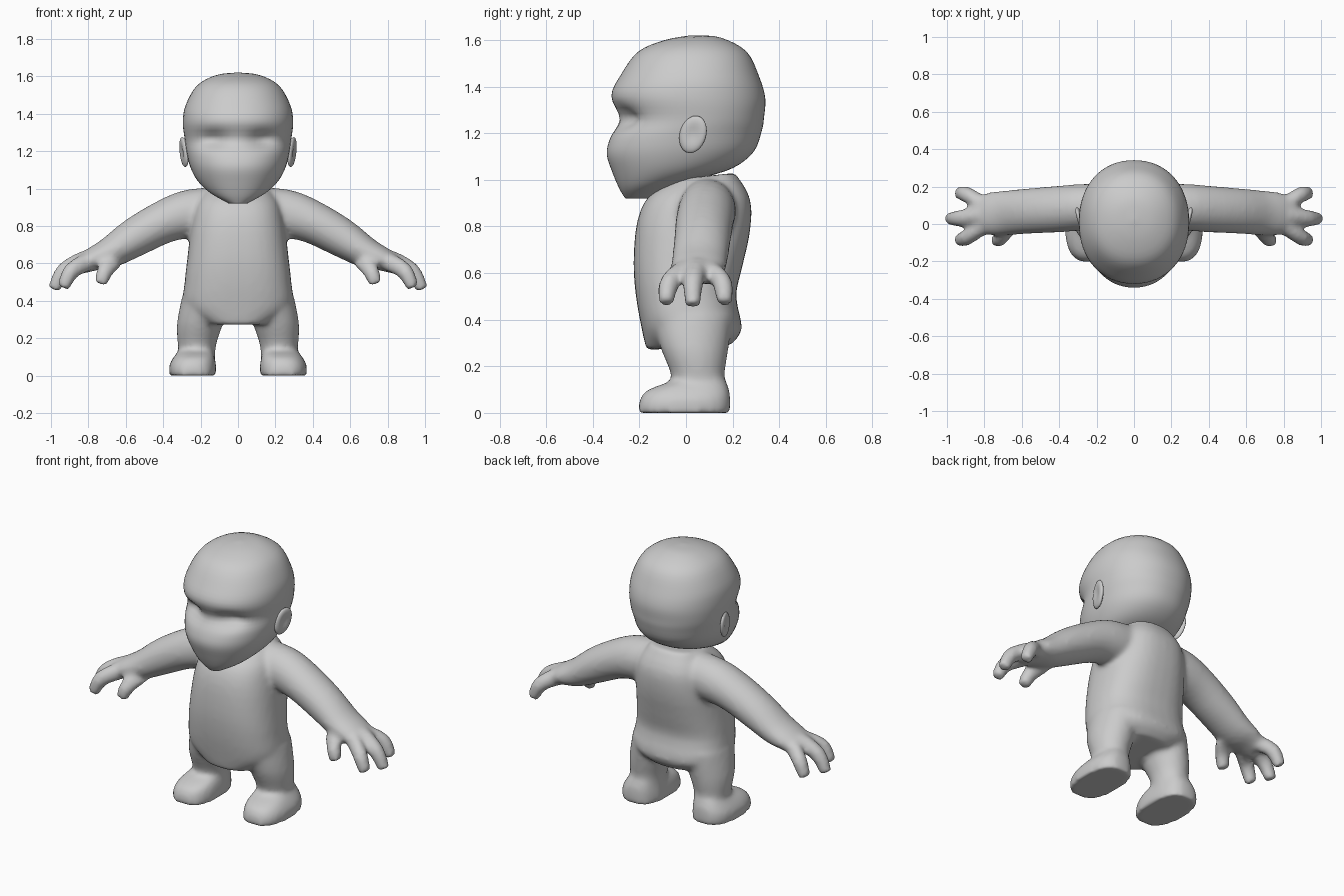
import bpy, bmesh, math
from mathutils import Vector

cube = bpy.data.objects.get("Cube")
if cube:
    bpy.data.objects.remove(cube, do_unlink=True)

clay = bpy.data.materials.new("plain grey")
clay.use_nodes = True
clay.diffuse_color = (0.6, 0.6, 0.6, 1)
clay.node_tree.nodes["Principled BSDF"].inputs["Base Color"].default_value = (0.6, 0.6, 0.6, 1)


def spline(rows, steps):
    """Catmull-Rom curve through rows of numbers."""
    rows = [Vector(r) for r in rows]
    out = []
    for i in range(len(rows) - 1):
        a, b, c, d = rows[max(i - 1, 0)], rows[i], rows[i + 1], rows[min(i + 2, len(rows) - 1)]
        for s in range(steps):
            t = s / steps
            out.append(b + (c - a) * (t / 2) + (a * 2 - b * 5 + c * 4 - d) * (t * t / 2)
                       + (b * 3 - a - c * 3 + d) * (t ** 3 / 2))
    return out + [rows[-1]]


def skin(bm, rings):
    """Join rings of points into a closed tube."""
    loops = [[bm.verts.new(p) for p in ring] for ring in rings]
    n = len(loops[0])
    for a, b in zip(loops, loops[1:]):
        for i in range(n):
            bm.faces.new((a[i], a[(i + 1) % n], b[(i + 1) % n], b[i]))
    for ring, flip in ((loops[0], True), (loops[-1], False)):
        mid = bm.verts.new(sum((v.co for v in ring), Vector()) / n)
        for i in range(n):
            bm.faces.new((ring[i], ring[(i + 1) % n], mid))


def stack(bm, rows, side=1, power=2.0, steps=3, n=36):
    """Rows: front y, front z, back y, back z, half width, centre x."""
    rings = []
    for yf, zf, yb, zb, w, cx in spline(rows, steps):
        ring = []
        for i in range(n):
            a = math.tau * i / n
            c, s = (math.copysign(abs(f(a)) ** (2 / power), f(a)) for f in (math.cos, math.sin))
            t = (1 + s) / 2
            ring.append((side * (cx + w * c), yf + (yb - yf) * t, zf + (zb - zf) * t))
        rings.append(ring)
    skin(bm, rings)


def limb(bm, rows, side=1, steps=3, n=20):
    """Rows: x, y, z, radius in the bending plane, radius along y."""
    pts = spline(rows, steps)
    rings = []
    for i, p in enumerate(pts):
        d = pts[min(i + 1, len(pts) - 1)] - pts[max(i - 1, 0)]
        up = Vector((-d[2], 0, d[0])).normalized()
        rings.append([(side * (p[0] + up.x * p[3] * math.cos(a)), p[1] + p[4] * math.sin(a),
                       p[2] + up.z * p[3] * math.cos(a))
                      for a in (math.tau * k / n for k in range(n))])
    skin(bm, rings)


def finish(name, bm):
    bmesh.ops.recalc_face_normals(bm, faces=bm.faces)
    mesh = bpy.data.meshes.new(name)
    bm.to_mesh(mesh)
    bm.free()
    mesh.materials.append(clay)
    mesh.shade_smooth()
    obj = bpy.data.objects.new(name, mesh)
    bpy.context.collection.objects.link(obj)
    return obj


# Body: torso, arms, hands, legs and feet fused into one skin
bm = bmesh.new()
stack(bm, [(-.17, .27, .19, .29, .17, 0), (-.19, .36, .24, .36, .29, 0),
           (-.215, .5, .215, .5, .285, 0), (-.225, .65, .24, .62, .27, 0),
           (-.21, .82, .275, .78, .25, 0), (-.16, .93, .275, .92, .22, 0),
           (-.06, 1.0, .21, 1.03, .15, 0)], power=2.5)

FINGERS = [[(.80, .10, .61), (.89, .155, .56), (.935, .165, .47)],
           [(.82, .05, .62), (.93, .03, .56), (.985, .03, .46)],
           [(.80, -.01, .61), (.89, -.07, .56), (.935, -.085, .47)],
           [(.66, -.01, .62), (.71, -.07, .56), (.735, -.09, .49)]]

for side in (-1, 1):
    # Arm and palm
    limb(bm, [(.08, .09, .88, .13, .12), (.26, .09, .865, .13, .125),
              (.40, .08, .82, .115, .125), (.55, .07, .74, .105, .122),
              (.68, .06, .66, .085, .12), (.77, .055, .625, .065, .115),
              (.85, .05, .59, .05, .095)], side)
    # Fingers and thumb
    for path in FINGERS:
        limb(bm, [p + (r, r) for p, r in zip(path, (.05, .045, .034))], side)
    # Leg
    stack(bm, [(-.06, .03, .18, .03, .095, .215), (-.06, .15, .165, .15, .1, .22),
               (-.11, .28, .18, .26, .122, .205), (-.15, .42, .20, .42, .13, .17)], side)
    # Foot
    stack(bm, [(-.205, 0, .19, 0, .125, .242), (-.20, .05, .19, .06, .125, .242),
               (-.17, .095, .185, .10, .11, .235), (-.08, .13, .17, .14, .09, .225)], side, 2.6)

body = finish("body", bm)
fuse = body.modifiers.new("fuse", 'REMESH')
fuse.mode = 'VOXEL'
fuse.voxel_size = .014
fuse.use_smooth_shade = True
soften = body.modifiers.new("soften", 'SMOOTH')
soften.factor = .5
soften.iterations = 9

# Head, with sunken eye sockets and a bridge between them
bm = bmesh.new()
stack(bm, [(-.26, .92, -.14, .92, .05, 0), (-.285, .96, .05, 1.0, .15, 0),
           (-.315, 1.03, .2, 1.05, .215, 0), (-.34, 1.11, .29, 1.12, .255, 0),
           (-.325, 1.18, .325, 1.21, .275, 0), (-.285, 1.26, .335, 1.27, .285, 0),
           (-.32, 1.36, .34, 1.35, .295, 0), (-.28, 1.45, .315, 1.44, .28, 0),
           (-.205, 1.55, .26, 1.55, .22, 0), (-.09, 1.6, .15, 1.61, .12, 0),
           (.02, 1.62, .05, 1.62, .01, 0)], power=2.15, steps=4, n=64)
for v in bm.verts:
    if v.co.y < -.08:
        d = ((abs(v.co.x) - .13) / .065) ** 2 + ((v.co.z - 1.265) / .04) ** 2
        v.co.y += .045 * math.exp(-d)
finish("head", bm)

# Ears, leaning out towards the back
for side, label in ((1, "left"), (-1, "right")):
    bm = bmesh.new()
    bmesh.ops.create_uvsphere(bm, u_segments=24, v_segments=16, radius=1)
    for v in bm.verts:
        x, y, z = v.co
        dish = .016 * math.exp(-3 * (y * y + z * z)) if x > 0 else 0
        v.co = (side * (.29 + .022 * x + .014 * y + .008 * z - dish),
                .03 + .058 * y + .012 * z, 1.195 + .08 * z)
    finish(label + "_ear", bm)
